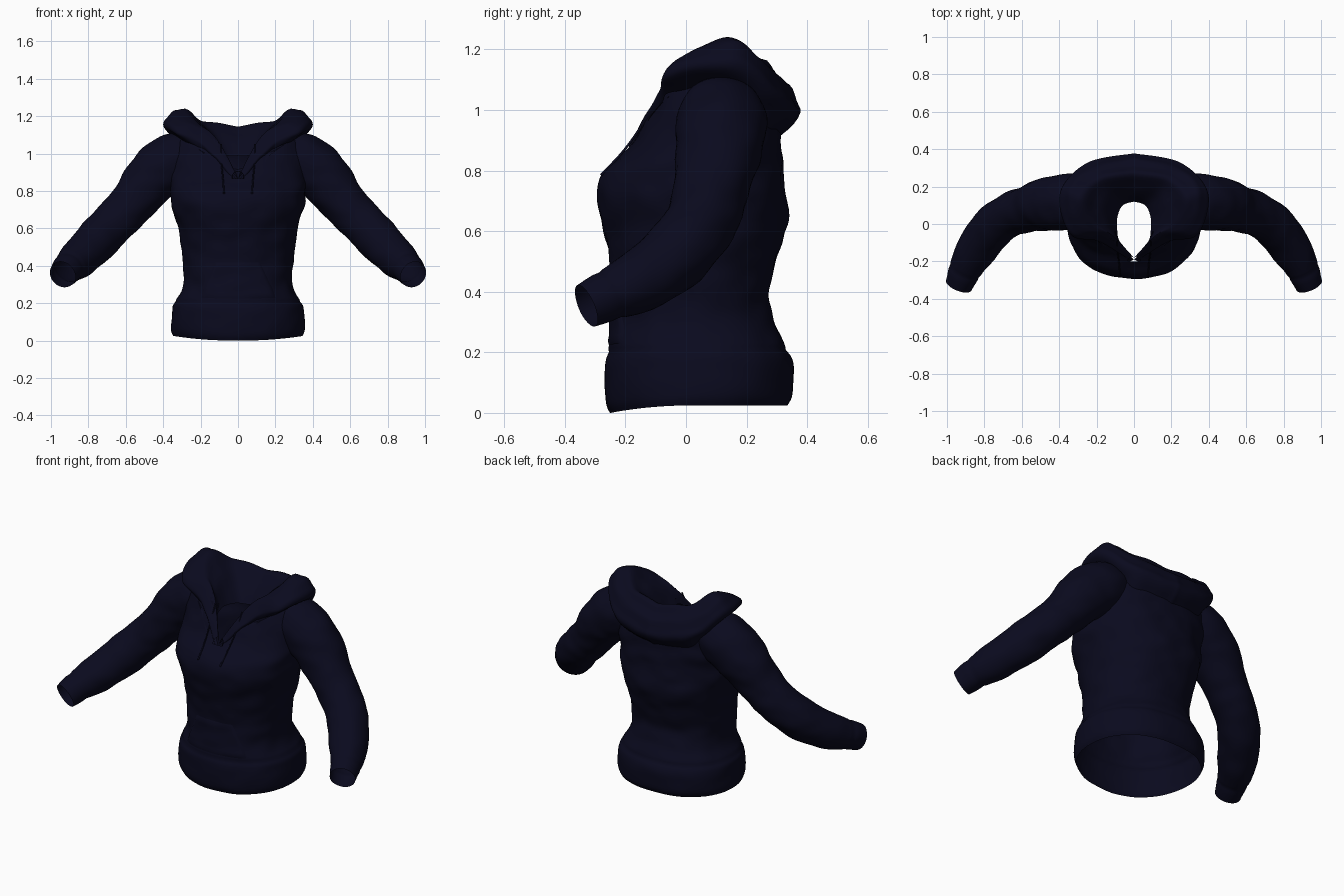
import bpy, bmesh, math
from mathutils import Vector, noise

if "Cube" in bpy.data.objects:
    bpy.data.objects.remove(bpy.data.objects["Cube"])

navy = bpy.data.materials.new("dark navy cloth")
navy.diffuse_color = (0.003, 0.003, 0.013, 1)
navy.use_nodes = True
navy.node_tree.nodes["Principled BSDF"].inputs["Base Color"].default_value = navy.diffuse_color


def spline(keys, t):
    """Catmull-Rom through equally spaced keys, t from 0 to 1."""
    n = len(keys) - 1
    i = min(int(t * n), n - 1)
    u = t * n - i
    k = [Vector(keys[max(0, min(n, j))]) for j in range(i - 1, i + 3)]
    return 0.5 * (2 * k[1] + (k[2] - k[0]) * u
                  + (2 * k[0] - 5 * k[1] + 4 * k[2] - k[3]) * u * u
                  + (3 * k[1] - k[0] - 3 * k[2] + k[3]) * u ** 3)


def grid(name, rows, closed=True, skip=None, mirror=False):
    """Skin a grid of points into a smooth cloth surface."""
    bm = bmesh.new()
    vs = [[bm.verts.new(p) for p in r] for r in rows]
    n = len(rows[0])
    for a, b in zip(vs, vs[1:]):
        for j in range(n if closed else n - 1):
            q = (a[j], a[(j + 1) % n], b[(j + 1) % n], b[j])
            if skip and skip(sum((v.co for v in q), Vector()) / 4):
                continue
            bm.faces.new(q)
    bmesh.ops.remove_doubles(bm, verts=bm.verts, dist=0.0005)
    bmesh.ops.recalc_face_normals(bm, faces=bm.faces)
    bmesh.ops.delete(bm, geom=[v for v in bm.verts if not v.link_faces], context='VERTS')
    me = bpy.data.meshes.new(name)
    bm.to_mesh(me)
    bm.free()
    ob = bpy.data.objects.new(name, me)
    bpy.context.collection.objects.link(ob)
    me.materials.append(navy)
    me.shade_smooth()
    if mirror:
        ob.modifiers.new("mirror", 'MIRROR')
    return ob


def folds(p, amount):
    """Small cloth wrinkles."""
    return amount * noise.noise(Vector((p[0] * 9, p[1] * 9, p[2] * 14)))


# Torso profile: height, half width, front y, back y
TORSO = [(0.00, .345, -.25, .335), (0.04, .357, -.265, .352), (0.14, .352, -.268, .355),
         (0.20, .338, -.26, .335), (0.29, .292, -.245, .295), (0.39, .29, -.24, .272),
         (0.50, .303, -.25, .295), (0.62, .322, -.275, .335), (0.72, .355, -.294, .33),
         (0.80, .36, -.265, .32), (0.88, .365, -.185, .315), (0.98, .365, -.125, .305),
         (1.06, .335, -.09, .27), (1.10, .29, -.06, .25)]
# Sleeve path with radius in the fourth place
SLEEVE = [(.21, .12, .985, .118), (.33, .118, .965, .148), (.45, .108, .88, .146),
          (.56, .082, .74, .124), (.665, .048, .63, .118), (.765, -.03, .525, .115),
          (.845, -.14, .445, .106), (.90, -.24, .395, .088), (.938, -.33, .355, .074)]


def torso_point(a, t, out=0.0):
    z, w, f, b = spline(TORSO, t)
    s, c = math.sin(a), math.cos(a)
    e = 2 / 2.25
    sx = math.copysign(abs(s) ** e, s)
    sy = -math.copysign(abs(c) ** e, c)
    lift = .025 * min(1, 1 - max(0, c) ** 2) * max(0, 1 - z / .3)
    p = Vector((sx * w, (f + b) / 2 + sy * (b - f) / 2, z + lift))
    amount = .009 if z > .22 else .004
    k = out + folds(p, amount)
    # seam groove above the hem band
    k -= .006 * math.exp(-((z - .2) / .012) ** 2)
    return p + Vector((sx, sy, 0)) * k


SLEEVE_SAMPLES = [spline(SLEEVE, i / 100) for i in range(45)]
TORSO_SAMPLES = [spline(TORSO, i / 200) for i in range(201)]


def in_sleeve(p):
    q = Vector((abs(p.x), p.y, p.z))
    return any((q - k.xyz).length < k.w - .02 for k in SLEEVE_SAMPLES)


def in_torso(p):
    if p.z > 1.09:
        return False
    z, w, f, b = min(TORSO_SAMPLES, key=lambda k: abs(k.x - p.z))
    u = abs(p.x) / (w - .02)
    v = abs(p.y - (f + b) / 2) / ((b - f) / 2 - .02)
    return u ** 2.25 + v ** 2.25 < 1


def torso_gap(c):
    """Front neck slit and armholes."""
    slit = c.y < 0 and c.z > .86 and abs(c.x) < .02 + (c.z - .86) * .48
    return slit or in_sleeve(c)


N = 96
rows = [[torso_point(2 * math.pi * j / N, i / 78) for j in range(N)] for i in range(79)]
grid("torso", rows, skip=torso_gap)

# Front pouch pocket, narrower at the top
rows = []
for i in range(13):
    u = i / 12
    half = .62 - .25 * max(0, u - .3) / .7
    rows.append([torso_point(half * (j / 12 - 1), .255 + .15 * u,
                             .002 if i in (0, 12) or j in (0, 24) else .008)
                 for j in range(25)])
grid("pouch_pocket", rows, closed=False)


def tube(name, path, sides, steps, skip=None):
    rows = []
    for i in range(steps + 1):
        t = i / steps
        k = spline(path, t)
        d = (spline(path, min(1, t + .01)) - spline(path, max(0, t - .01))).xyz.normalized()
        side = d.cross(Vector((0, 1, .6))).normalized()
        up = d.cross(side)
        ring = []
        for j in range(sides):
            a = 2 * math.pi * j / sides
            n = side * math.cos(a) + up * math.sin(a)
            p = k.xyz + n * k.w
            r = folds(p, k.w * .06) - k.w * .05 * math.exp(-((t - .89) / .012) ** 2)
            ring.append(p + n * r)
        rows.append(ring)
    return grid(name, rows, skip=skip, mirror=True)


tube("sleeves", SLEEVE, 40, 70, in_torso)

# Hood lying round the neck: sections from the back centre to the front centre,
# each running from the neck opening over the crest to the tucked lower edge
HOOD = [
    [(0, .12, .99), (0, .19, 1.08), (0, .265, 1.14), (0, .34, 1.08), (0, .376, .985), (0, .30, .905)],
    [(.06, .10, .99), (.12, .165, 1.10), (.19, .235, 1.175), (.24, .295, 1.11), (.25, .325, 1.02), (.22, .27, .94)],
    [(.088, .04, 1.0), (.17, .09, 1.13), (.285, .13, 1.24), (.36, .17, 1.205), (.395, .16, 1.14), (.31, .14, 1.07)],
    [(.09, -.03, 1.0), (.15, -.01, 1.10), (.235, -.0, 1.175), (.32, -.03, 1.165), (.34, -.055, 1.12), (.27, -.045, 1.06)],
    [(.075, -.095, .97), (.09, -.08, 1.04), (.13, -.06, 1.09), (.18, -.07, 1.09), (.19, -.092, 1.05), (.16, -.09, 1.0)],
    [(.0, -.18, .86), (.005, -.178, .88), (.012, -.175, .90), (.02, -.178, .90), (.03, -.188, .88), (.02, -.19, .85)],
]
rows = []
for i in range(61):
    t = i / 60
    sec = [spline([s[k] for s in HOOD], t) for k in range(6)]
    row = []
    for j in range(31):
        p = spline(sec, j / 30)
        # draped creases running round the neck
        w = math.sin(j * 1.1 + t * 5) * .006 * math.sin(math.pi * j / 30) * (1 - t)
        p = p + Vector((0, w * .5, w + folds(p, .010)))
        p.x = max(0, p.x)
        if i == 0:
            p.x = 0
        row.append(p)
    rows.append(row)
grid("hood", rows, closed=False, mirror=True)

# Neck facing that closes the gap beside the front opening
rows = []
for i in range(13):
    t = i / 12
    a = spline([(.0, -.19, .85), (.05, -.145, .92), (.08, -.095, .99), (.10, -.04, 1.03)], t)
    b = spline([(.03, -.205, .84), (.11, -.155, .91), (.17, -.11, .99), (.25, -.05, 1.05)], t)
    rows.append([a.lerp(b, j / 4) for j in range(5)])
grid("neck_facing", rows, closed=False, mirror=True)

# Drawstrings hanging from the hood edge
tube("drawstrings", [(.09, -.09, 1.05, .004), (.088, -.145, .95, .004),
                     (.08, -.21, .86, .004), (.075, -.28, .785, .005)], 8, 16)
